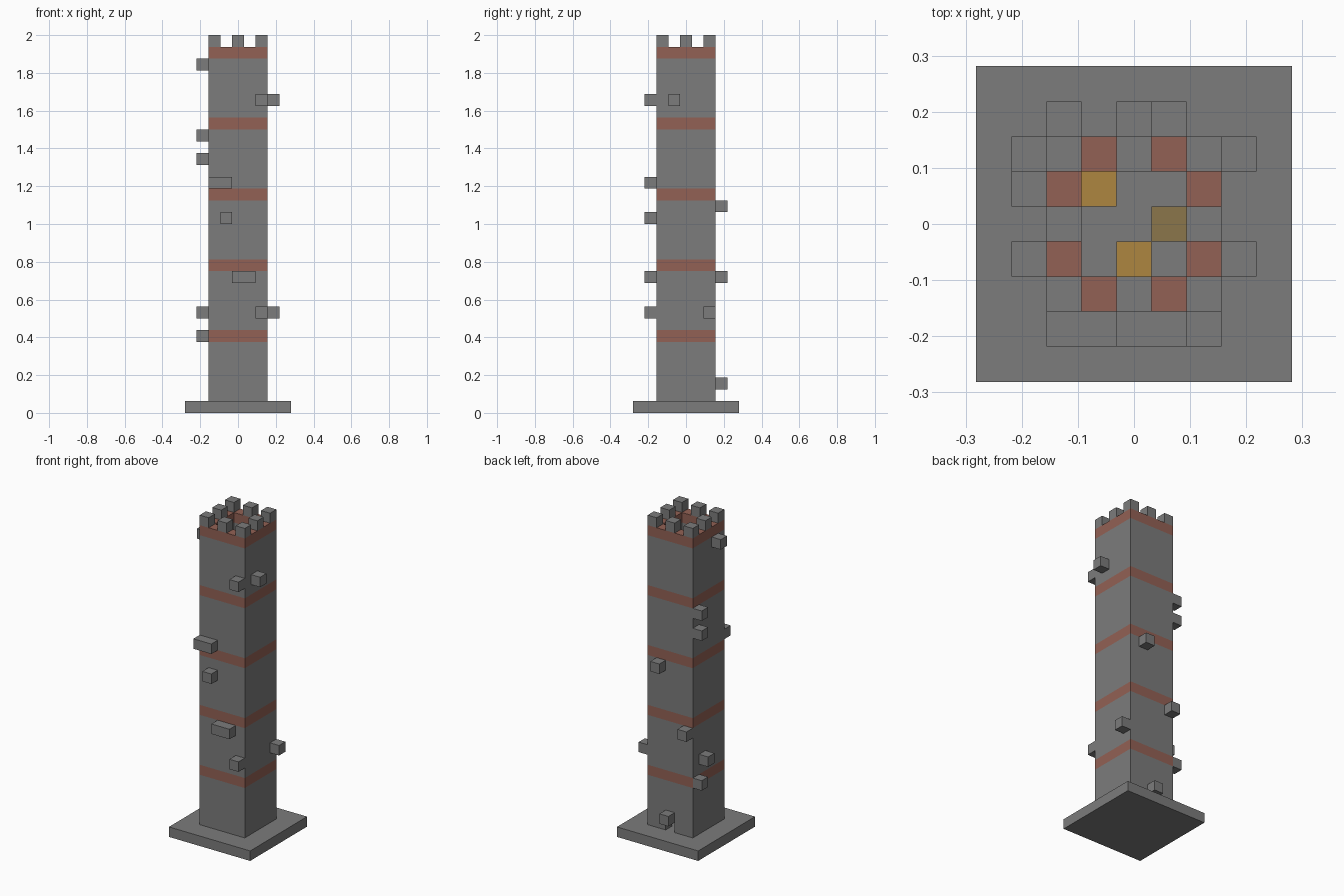
import bpy, bmesh
from mathutils import Vector

cube = bpy.data.objects.get("Cube")
if cube:
    bpy.data.objects.remove(cube)

U = 2 / 32          # one block
OUT, INN = 2.5, 1.5  # wall outer and inner half widths, in blocks


def material(name, rgb):
    m = bpy.data.materials.new(name)
    m.use_nodes = True
    m.diffuse_color = (*rgb, 1)
    m.node_tree.nodes["Principled BSDF"].inputs["Base Color"].default_value = (*rgb, 1)
    return m


STONE = material("grey stone", (0.2, 0.2, 0.2))
BRICK = material("red brick", (0.29, 0.12, 0.09))
LAMP = material("amber lamp", (0.42, 0.24, 0.05))
DIM = material("dim amber lamp", (0.26, 0.18, 0.07))


def prism(name, polygons, z0, z1, mat):
    """Extrude flat polygons (block units) from z0 to z1."""
    bm = bmesh.new()
    for poly in polygons:
        bm.faces.new([bm.verts.new((x * U, y * U, z0 * U)) for x, y in poly])
    bmesh.ops.remove_doubles(bm, verts=bm.verts[:], dist=1e-5)
    bottom = bm.faces[:]
    geo = bmesh.ops.extrude_face_region(bm, geom=bottom, use_keep_orig=True)["geom"]
    bmesh.ops.translate(bm, vec=Vector((0, 0, (z1 - z0) * U)),
                        verts=[v for v in geo if isinstance(v, bmesh.types.BMVert)])
    bmesh.ops.recalc_face_normals(bm, faces=bm.faces[:])
    mesh = bpy.data.meshes.new(name)
    bm.to_mesh(mesh)
    bm.free()
    mesh.materials.append(mat)
    obj = bpy.data.objects.new(name, mesh)
    bpy.context.collection.objects.link(obj)
    return obj


def rect(x0, x1, y0, y1):
    return [(x0, y0), (x1, y0), (x1, y1), (x0, y1)]


def block(name, col, row, layer, mat=STONE, width=1):
    """Block on the grid; width adds blocks along x."""
    return prism(name, [rect(col - .5, col + width - .5, row - .5, row + .5)],
                 layer, layer + 1, mat)


def wall_ring(name, z0, z1, mat):
    """Hollow square course of four mitred walls."""
    o = rect(-OUT, OUT, -OUT, OUT)
    i = rect(-INN, INN, -INN, INN)
    sides = [[o[k], o[(k + 1) % 4], i[(k + 1) % 4], i[k]] for k in range(4)]
    prism(name, sides, z0, z1, mat)


# Base slab
prism("base_slab", [rect(-4.5, 4.5, -4.5, 4.5)], 0, 1, STONE)

# Bottom course with the doorway open in the back wall
prism("door_course", [[(.5, OUT), (OUT, OUT), (OUT, -OUT), (-OUT, -OUT), (-OUT, OUT),
                       (-.5, OUT), (-.5, INN), (-INN, INN), (-INN, -INN), (INN, -INN),
                       (INN, INN), (.5, INN)]], 1, 2, STONE)

# Stone shaft with a brick band every six layers
start = 2
for band in range(6, 31, 6):
    wall_ring("stone_shaft", start, band, STONE)
    wall_ring("brick_band", band, band + 1, BRICK)
    start = band + 1

# Battlements
for col in (-2, 0, 2):
    for row in (-2, 0, 2):
        if col or row:
            block("merlon", col, row, 31)

# Protruding stones: (position along wall, layer)
for col, layer, width in ((2, 26, 1), (-2, 19, 2), (-1, 16, 1), (0, 11, 2), (2, 8, 1)):
    block("front_stone", col, -3, layer, width=width)
for col, layer in ((1, 17), (-2, 11), (0, 2)):
    block("back_stone", col, 3, layer)
for row, layer in ((-1, 26), (2, 8)):
    block("east_stone", 3, row, layer)
for row, layer in ((-1, 29), (2, 23), (2, 21), (1, 8), (2, 6)):
    block("west_stone", -3, row, layer)

# Lamps on the inner walls
block("inner_lamp", -1, 1, 20, LAMP)
block("inner_lamp", 0, -1, 14, LAMP)
block("inner_lamp", 1, 0, 8, DIM)
